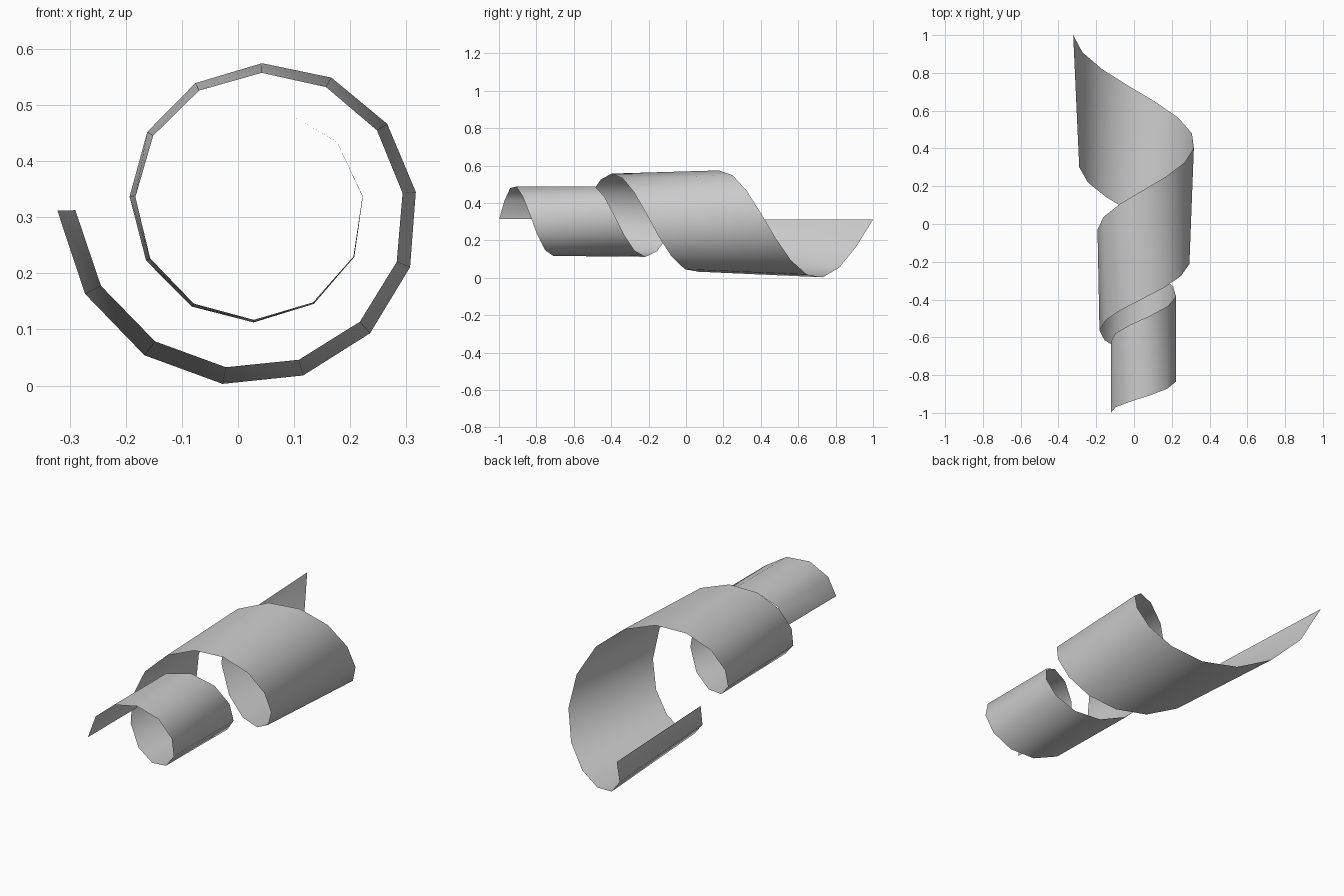
import bpy, bmesh, math

cube = bpy.data.objects.get("Cube")
if cube:
    bpy.data.objects.remove(cube, do_unlink=True)

# Plain grey material
grey = bpy.data.materials.new("light_grey")
grey.use_nodes = True
colour = (0.6, 0.6, 0.6, 1)
grey.diffuse_color = colour
grey.node_tree.nodes["Principled BSDF"].inputs["Base Color"].default_value = colour

STEPS = 24
CENTRE_X, CENTRE_Z = 0.036, 0.32


def rung(k):
    """Back and front points of the ribbon at step k of the shrinking spiral."""
    angle = math.radians(181.3 + 25.53 * k + 0.07 * k**2 + 0.0049 * k**3)
    radius = 0.358 * 0.9665**k
    # The front edge leans inward, less and less towards the narrow end
    s = min(k / 21, 1)
    lean = 0.032 * (1 - s * s * (3 - 2 * s))
    back_y = 1 - 0.093 * k + 0.00106 * k**2
    front_y = 0.3 - 0.081 * k + 0.00112 * k**2
    return [(CENTRE_X + r * math.cos(angle), y, CENTRE_Z + r * math.sin(angle))
            for r, y in ((radius, back_y), (radius - lean, front_y))]


# Spiral ribbon: one quad between each pair of rungs
bm = bmesh.new()
rungs = [[bm.verts.new(p) for p in rung(k)] for k in range(STEPS + 1)]
for (back_a, front_a), (back_b, front_b) in zip(rungs, rungs[1:]):
    face = bm.faces.new((back_a, front_a, front_b, back_b))
    face.smooth = True

# Face the outside of the coil
bm.normal_update()
first = bm.faces[:][0]
middle = first.calc_center_median()
if first.normal.x * (middle.x - CENTRE_X) + first.normal.z * (middle.z - CENTRE_Z) < 0:
    bmesh.ops.reverse_faces(bm, faces=bm.faces[:])

mesh = bpy.data.meshes.new("spiral_ribbon")
bm.to_mesh(mesh)
bm.free()
mesh.materials.append(grey)
ribbon = bpy.data.objects.new("spiral_ribbon", mesh)
bpy.context.collection.objects.link(ribbon)
